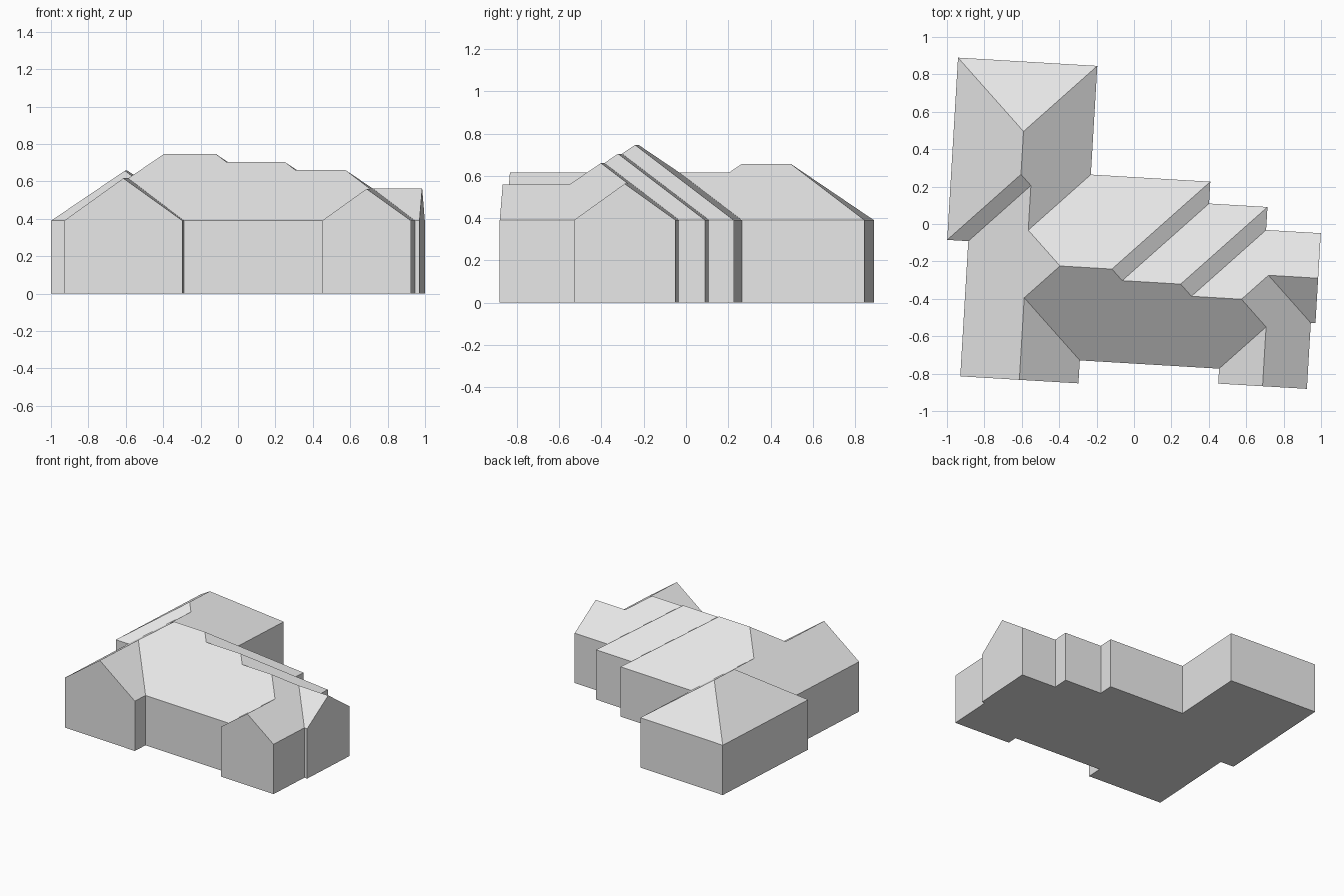
import bpy
import bmesh
import math
from mathutils import Matrix

cube = bpy.data.objects.get("Cube")
if cube:
    bpy.data.objects.remove(cube, do_unlink=True)

EAVE = 0.39      # wall height
PITCH = 0.716    # roof rise per unit of run, shared by every wing
TURN = Matrix.Rotation(math.radians(-3.4), 4, "Z")

grey = bpy.data.materials.new("plain_grey")
grey.use_nodes = True
grey.diffuse_color = (0.8, 0.8, 0.8, 1)
grey.node_tree.nodes["Principled BSDF"].inputs["Base Color"].default_value = (0.8, 0.8, 0.8, 1)


def wing(name, x0, x1, y0, y1, along, hip_start, hip_end):
    """Walled block with a ridge roof along x or y, each end hipped or gabled."""
    a0, a1, b0, b1 = (x0, x1, y0, y1) if along == "x" else (y0, y1, x0, x1)
    half = (b1 - b0) / 2
    mid = (b0 + b1) / 2
    bm = bmesh.new()

    def point(a, b, z):
        return bm.verts.new((a, b, z) if along == "x" else (b, a, z))

    corners = [(a0, b0), (a1, b0), (a1, b1), (a0, b1)]
    base = [point(a, b, 0) for a, b in corners]
    eave = [point(a, b, EAVE) for a, b in corners]
    top = EAVE + PITCH * half
    start = point(a0 + half * hip_start, mid, top)
    end = point(a1 - half * hip_end, mid, top)

    # Floor and walls
    bm.faces.new(base[::-1])
    for i in range(4):
        j = (i + 1) % 4
        bm.faces.new((base[i], base[j], eave[j], eave[i]))
    # Two long slopes and two ends
    bm.faces.new((eave[0], eave[1], end, start))
    bm.faces.new((eave[2], eave[3], start, end))
    bm.faces.new((eave[1], eave[2], end))
    bm.faces.new((eave[3], eave[0], start))

    bmesh.ops.recalc_face_normals(bm, faces=bm.faces)
    bm.transform(TURN)
    mesh = bpy.data.meshes.new(name)
    bm.to_mesh(mesh)
    bm.free()
    mesh.materials.append(grey)
    obj = bpy.data.objects.new(name, mesh)
    bpy.context.collection.objects.link(obj)


# Shared wall lines
FRONT = -0.745
LEFT_EAVE, INNER_EAVE = -0.879, -0.246
RIGHT_EAVE = 0.975

# Main hall: three hipped blocks stepping down to the side
wing("main_hall", LEFT_EAVE, 0.394, FRONT, 0.25, "x", True, True)
wing("middle_hall", -0.6, 0.707, FRONT, 0.133, "x", True, True)
wing("low_hall", -0.4, RIGHT_EAVE, FRONT, 0.01, "x", True, True)

# Long side: hipped rear wing and gabled front wing
wing("rear_wing", -0.992, INNER_EAVE, -0.144, 0.832, "y", True, True)
wing("front_wing", LEFT_EAVE, INNER_EAVE, -0.868, 0.172, "y", False, False)

# Short side: small gabled front wing and side wing
wing("small_front_wing", 0.5, RIGHT_EAVE, -0.825, -0.507, "y", False, False)
wing("side_wing", 0.735, 1.0, -0.472, 0.01, "x", False, False)
